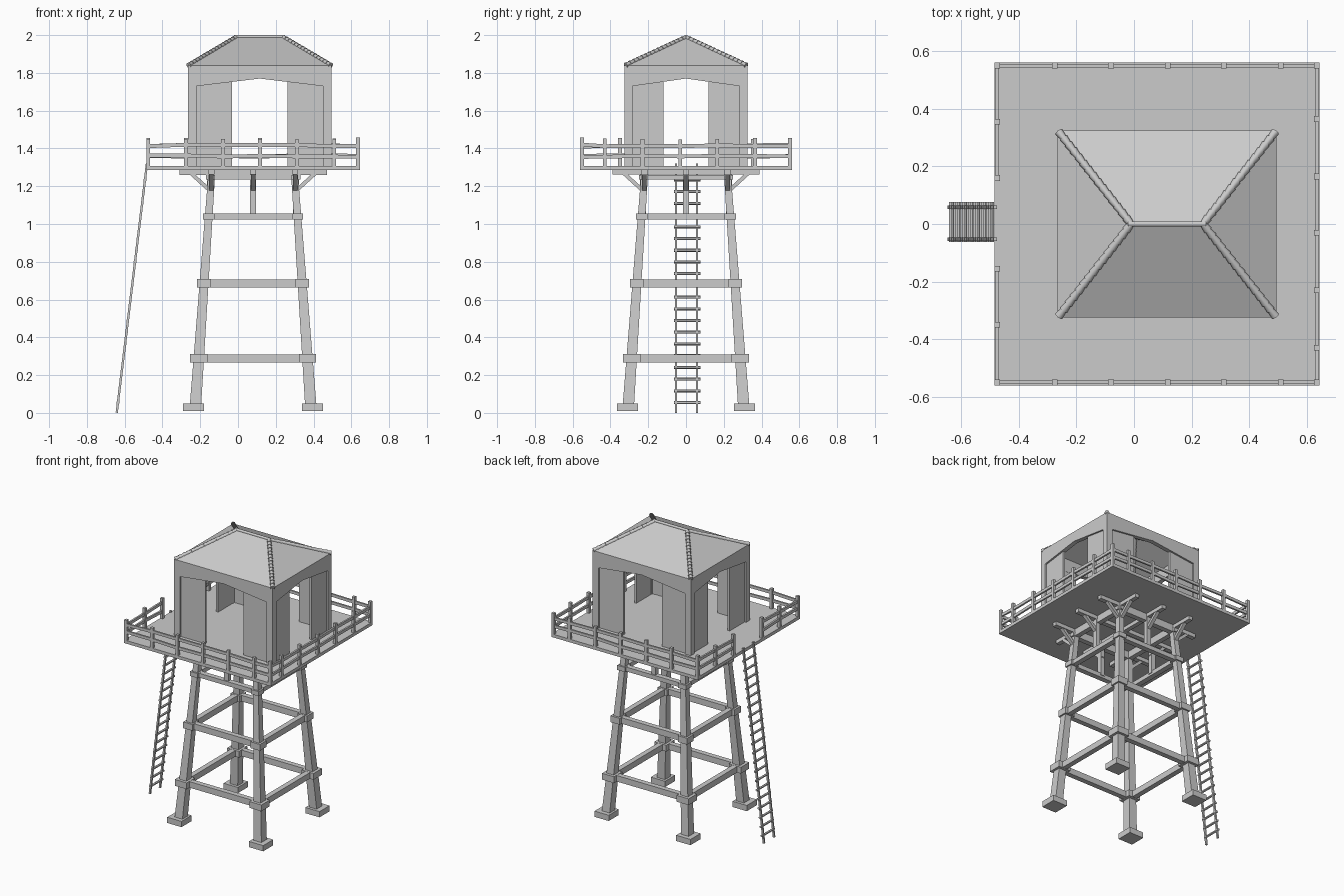
import bpy, bmesh, math, random
from mathutils import Vector, Matrix

if "Cube" in bpy.data.objects:
    bpy.data.objects.remove(bpy.data.objects["Cube"])

random.seed(4)
CX = 0.08            # centre of tower and deck
HX = 0.115           # centre of cabin


def finish(bm, name, smooth=False):
    bmesh.ops.recalc_face_normals(bm, faces=bm.faces[:])
    me = bpy.data.meshes.new(name)
    bm.to_mesh(me)
    bm.free()
    ob = bpy.data.objects.new(name, me)
    bpy.context.collection.objects.link(ob)
    if smooth:
        bpy.ops.object.select_all(action='DESELECT')
        ob.select_set(True)
        bpy.context.view_layer.objects.active = ob
        bpy.ops.object.shade_smooth_by_angle(angle=math.radians(50))
    return ob


def box(bm, x0, x1, y0, y1, z0, z1):
    m = Matrix.Translation(((x0 + x1) / 2, (y0 + y1) / 2, (z0 + z1) / 2))
    bmesh.ops.create_cube(bm, size=1, matrix=m @ Matrix.Diagonal((x1 - x0, y1 - y0, z1 - z0, 1)))


def cube_at(bm, x, y, z, hw, hh):
    box(bm, x - hw, x + hw, y - hw, y + hw, z - hh, z + hh)


def along(p, q):
    # matrix at the midpoint of p-q with local z along the line
    p, q = Vector(p), Vector(q)
    d = (q - p).normalized()
    side = Vector((0, 0, 1)).cross(d)
    side = side.normalized() if side.length > 1e-4 else Vector((1, 0, 0))
    up = d.cross(side)
    m = Matrix((side, up, d)).transposed().to_4x4()
    m.translation = (p + q) / 2
    return m, (q - p).length


def beam(bm, p, q, w, h):
    m, l = along(p, q)
    bmesh.ops.create_cube(bm, size=1, matrix=m @ Matrix.Diagonal((w, h, l, 1)))


def rod(bm, p, q, r1, r2, n=8):
    m, l = along(p, q)
    bmesh.ops.create_cone(bm, cap_ends=True, segments=n, radius1=r1, radius2=r2, depth=l, matrix=m)


def leg_off(z):
    return 0.308 - 0.09 * z / 1.28


corners = [(-1, -1), (1, -1), (1, 1), (-1, 1)]
sides = [(0, -1), (1, 0), (0, 1), (-1, 0)]

# Feet and tapered legs
feet, legs = bmesh.new(), bmesh.new()
for sx, sy in corners:
    cube_at(feet, CX + sx * 0.315, sy * 0.31, 0.03, 0.055, 0.02)
    rings = []
    for z, w in ((0.05, 0.03), (1.265, 0.018)):
        o = leg_off(z)
        rings.append([legs.verts.new((CX + sx * o + a * w, sy * o + b * w, z)) for a, b in corners])
    for i in range(4):
        j = (i + 1) % 4
        legs.faces.new((rings[0][i], rings[0][j], rings[1][j], rings[1][i]))
    legs.faces.new(rings[0])
    legs.faces.new(rings[1])
finish(feet, "footings")
finish(legs, "tower_legs")

# Horizontal braces with collars round the legs
br, col = bmesh.new(), bmesh.new()
for z, hw, h in ((0.289, 0.046, 0.042), (0.686, 0.036, 0.042), (1.04, 0.03, 0.03)):
    o = leg_off(z)
    for i, (sx, sy) in enumerate(corners):
        cube_at(col, CX + sx * o, sy * o, z, hw, h / 2 + 0.001)
        tx, ty = corners[(i + 1) % 4]
        beam(br, (CX + sx * o, sy * o, z), (CX + tx * o, ty * o, z), 0.036, h)
finish(br, "cross_braces")
finish(col, "leg_collars")

# Short mid posts and outward diagonal struts
ps, st = bmesh.new(), bmesh.new()
for dx, dy in sides:
    box(ps, CX + dx * 0.228 - 0.016, CX + dx * 0.228 + 0.016,
        dy * 0.228 - 0.016, dy * 0.228 + 0.016, 1.04, 1.265)
    for t in (-0.222, 0, 0.222):
        p = (CX + dx * 0.215 + abs(dy) * t, dy * 0.215 + abs(dx) * t, 1.165)
        q = (CX + dx * 0.345 + abs(dy) * t, dy * 0.345 + abs(dx) * t, 1.283)
        beam(st, p, q, 0.024, 0.02)
finish(ps, "mid_posts")
finish(st, "diagonal_struts")

# Joists under the deck
jo = bmesh.new()
for t in (-0.22, 0, 0.22):
    box(jo, CX - 0.39, CX + 0.39, t - 0.016, t + 0.016, 1.26, 1.286)
    box(jo, CX + t - 0.015, CX + t + 0.015, -0.39, 0.39, 1.261, 1.287)
for s in (-1, 1):
    box(jo, CX - 0.25, CX + 0.25, s * 0.22 - 0.018, s * 0.22 + 0.018, 1.235, 1.26)
    box(jo, CX + s * 0.22 - 0.017, CX + s * 0.22 + 0.017, -0.25, 0.25, 1.236, 1.26)
finish(jo, "deck_joists")

# Deck
dk = bmesh.new()
box(dk, CX - 0.565, CX + 0.565, -0.56, 0.56, 1.286, 1.308)
finish(dk, "deck")

# Railings: posts with slightly uneven rails between them
fx = (-0.475, -0.275, -0.08, 0.117, 0.312, 0.51, 0.635)
runs = [[(x, -0.55) for x in fx], [(x, 0.55) for x in fx],
        [(0.635, y) for y in (-0.55, -0.43, -0.23, -0.03, 0.165, 0.365, 0.55)],
        [(-0.475, y) for y in (-0.55, -0.35, -0.155)],
        [(-0.475, y) for y in (0.16, 0.355, 0.55)]]
rp, rl, done = bmesh.new(), bmesh.new(), set()
for run in runs:
    for x, y in run:
        if (x, y) not in done:
            done.add((x, y))
            top = 1.452 + random.uniform(-0.006, 0.006)
            box(rp, x - 0.01, x + 0.01, y - 0.01, y + 0.01, 1.3, top)
    for z in (1.36, 1.415):
        zs = [z + random.uniform(-0.005, 0.005) for _ in run]
        for i in range(len(run) - 1):
            beam(rl, (*run[i], zs[i]), (*run[i + 1], zs[i + 1]), 0.012, 0.02)
finish(rp, "railing_posts")
finish(rl, "railing_rails")

# Leaning ladder
la = bmesh.new()
lx = lambda z: -0.642 + 0.16 * z / 1.32
for y in (-0.053, 0.058):
    beam(la, (lx(0), y, 0.001), (lx(1.32), y, 1.32), 0.012, 0.012)
for i in range(20):
    z = 0.055 + i * 0.062
    rod(la, (lx(z), -0.063, z), (lx(z), 0.076, z), 0.008, 0.008, 6)
finish(la, "ladder")

# Cabin walls: frames with peaked openings, plus recessed panels
T = 0.03


def cabin_side(wall, panels, m, half, jamb, gap):
    prof = [(-half, 1.3), (-half, 1.84), (half, 1.84), (half, 1.3),
            (jamb, 1.3), (jamb, 1.73), (0, 1.77), (-jamb, 1.73), (-jamb, 1.3)]
    vs = [wall.verts.new(m @ Vector((u, 0, z))) for u, z in prof]
    f = wall.faces.new(vs)
    ext = bmesh.ops.extrude_face_region(wall, geom=[f], use_keep_orig=True)
    nv = [v for v in ext["geom"] if isinstance(v, bmesh.types.BMVert)]
    bmesh.ops.translate(wall, verts=nv, vec=m.to_3x3() @ Vector((0, T, 0)))
    for s in (-1, 1):
        c = s * (gap + jamb + 0.006) / 2
        w = jamb + 0.006 - gap
        mm = m @ Matrix.Translation((c, 0.02, 1.53)) @ Matrix.Diagonal((w, 0.016, 0.46, 1))
        bmesh.ops.create_cube(panels, size=1, matrix=mm)


wl, pn = bmesh.new(), bmesh.new()
base = Matrix.Translation((HX, 0, 0))
for k in range(4):
    wide = k % 2 == 0
    m = base @ Matrix.Rotation(k * math.pi / 2, 4, 'Z') @ Matrix.Translation((0, -0.325 if wide else -0.38, 0))
    if wide:
        cabin_side(wl, pn, m, 0.38, 0.334, 0.148)
    else:
        cabin_side(wl, pn, m, 0.325 - T, 0.283, 0.12)
finish(wl, "cabin_walls")
finish(pn, "cabin_panels")

# Hip roof shell
rf = bmesh.new()
ev = [rf.verts.new((HX + a * 0.38, b * 0.325, 1.84)) for a, b in corners]
rd = [rf.verts.new((HX + s * 0.125, 0, 1.992)) for s in (-1, 1)]
rf.faces.new((ev[0], ev[1], rd[1], rd[0]))
rf.faces.new((ev[2], ev[3], rd[0], rd[1]))
rf.faces.new((ev[1], ev[2], rd[1]))
rf.faces.new((ev[3], ev[0], rd[0]))
roof = finish(rf, "hip_roof")
sol = roof.modifiers.new("thickness", 'SOLIDIFY')
sol.thickness = 0.008
sol.offset = -1

# Ridge roll and overlapping hip tiles
rt = bmesh.new()
rod(rt, (HX - 0.135, 0, 1.99), (HX + 0.135, 0, 1.99), 0.01, 0.01, 10)
N = 15
for a, b in corners:
    p = Vector((HX + a * 0.376, b * 0.32, 1.84))
    q = Vector((HX + a * 0.125, 0, 1.988))
    for i in range(N):
        rod(rt, p.lerp(q, i / N), p.lerp(q, (i + 1.1) / N), 0.015, 0.011, 8)
finish(rt, "ridge_tiles", True)
